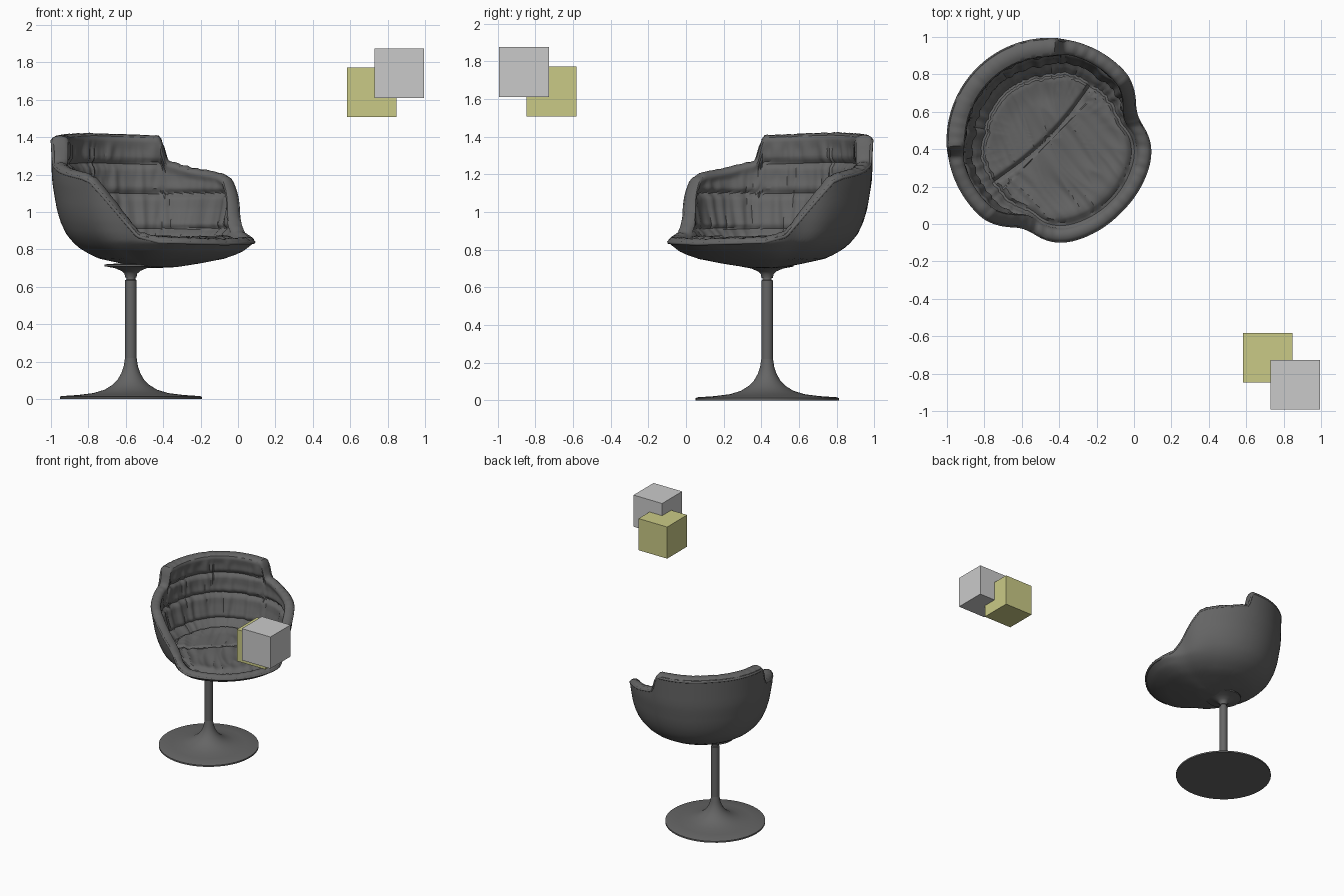
import bpy, bmesh
from math import sin, cos, pi, exp, radians, degrees
from mathutils import Vector, noise

if "Cube" in bpy.data.objects:
    bpy.data.objects.remove(bpy.data.objects["Cube"])


def material(name, color):
    m = bpy.data.materials.new(name)
    m.use_nodes = True
    m.diffuse_color = (*color, 1)
    m.node_tree.nodes["Principled BSDF"].inputs["Base Color"].default_value = (*color, 1)
    return m


CHARCOAL = material("charcoal", (0.13, 0.13, 0.13))
LIGHT_GREY = material("light grey", (0.59, 0.59, 0.59))
OLIVE = material("olive yellow", (0.59, 0.59, 0.24))

SEAT_CENTRE = Vector((-0.45, 0.443, 0))
POST_CENTRE = Vector((-0.573, 0.431, 0))
FACING = radians(-45)


def interp(table, x):
    """Linear lookup in a list of (x, value) pairs."""
    for (x0, v0), (x1, v1) in zip(table, table[1:]):
        if x <= x1:
            return v0 + (v1 - v0) * max(0, x - x0) / (x1 - x0)
    return table[-1][1]


def smooth(a, b, x):
    t = min(1, max(0, (x - a) / (b - a)))
    return t * t * (3 - 2 * t)


def loft(name, point, rows, cols, centre, mat, angle=40):
    """Closed ring surface; point(row, theta) gives radius and height."""
    bm = bmesh.new()
    grid = []
    for i in range(rows):
        ring = []
        for j in range(cols):
            th = -pi + 2 * pi * j / cols
            r, z = point(i, th)
            a = FACING + th
            ring.append(bm.verts.new(centre + Vector((r * cos(a), r * sin(a), z))))
        grid.append(ring)
    for low, high in zip(grid, grid[1:]):
        for j in range(cols):
            k = (j + 1) % cols
            bm.faces.new((low[j], low[k], high[k], high[j]))
    bmesh.ops.remove_doubles(bm, verts=bm.verts, dist=1e-5)
    me = bpy.data.meshes.new(name)
    bm.to_mesh(me)
    bm.free()
    ob = bpy.data.objects.new(name, me)
    bpy.context.collection.objects.link(ob)
    me.materials.append(mat)
    bpy.ops.object.select_all(action='DESELECT')
    ob.select_set(True)
    bpy.context.view_layer.objects.active = ob
    bpy.ops.object.shade_smooth_by_angle(angle=radians(angle))
    return ob


# Bucket shape: rim height by angle from the front, wall radius by height
RIM = [(0, .83), (42, .84), (55, .87), (65, .96), (78, 1.10), (84, 1.16), (90, 1.18),
       (110, 1.21), (127, 1.25), (131, 1.38), (180, 1.395)]
BACK = [(.70, 0), (.705, .06), (.72, .15), (.75, .29), (.775, .345), (.805, .395), (.84, .435),
        (.885, .47), (.95, .5), (1.02, .52), (1.17, .545), (1.4, .55)]
FRONT = [(.70, 0), (.705, .12), (.725, .25), (.75, .38), (.77, .44), (.79, .485), (.84, .55), (1.4, .55)]


def rim(th):
    d = abs(degrees(th))
    return interp(RIM, d)


def wall(th, z):
    d = abs(degrees(th))
    w = smooth(30, 100, d)
    r = interp(BACK, z) * w + interp(FRONT, z) * (1 - w)
    return r * (1 - .07 * exp(-((d - 63) / 12) ** 2))


# Outer shell
SHELL_ROWS = 26


def shell_point(i, th):
    z = .70 + (rim(th) - .70) * (i / (SHELL_ROWS - 1)) ** 2
    return wall(th, z), z


loft("seat_shell", shell_point, SHELL_ROWS, 180, SEAT_CENTRE, CHARCOAL)

# Padded lining: rolled edge, quilted wall in bands, creased seat
EDGE, WALL, FLOOR = 6, 36, 30
BAND_SEAMS = (.91, 1.10, 1.26)


def crease(x, y, z=0):
    """Sharp folds from ridged noise."""
    return 1 - 2 * abs(noise.noise(Vector((x, y, z))))


def groove(x, width):
    return exp(-(x / width) ** 2)


def lining_point(i, th):
    h = rim(th)
    ro = wall(th, h)
    top = h + .02
    base = min(.87, h + .015)
    d = abs(degrees(th))
    fold = crease(th * 9, 5) * .006
    pad = .075 + .025 * smooth(120, 140, d)
    if i < EDGE:
        a = pi * i / EDGE
        return ro - pad * .5 * (1 - cos(a)), h + (.024 + fold) * sin(a)

    def inner(z):
        seam = max(groove(z - s, .016) for s in BAND_SEAMS)
        wrinkle = crease(th * 9, z * 2.5) * .012 * smooth(.02, .08, h - base)
        return wall(th, max(z, .84)) - pad + .022 * seam + wrinkle

    if i <= EDGE + WALL:
        t = (i - EDGE) / WALL
        z = h + (base - h) * t
        return ro - pad + (inner(z) - ro + pad) * smooth(0, .12, t), z
    t = (i - EDGE - WALL) / FLOOR
    r = inner(base) * (1 - t)
    u, v = r * cos(th), r * sin(th)
    folds = crease(u * 3 + v, v * 14) if u > 0 else crease(u * 4 + v * 3, v * 13 + u * 5, 3)
    z = .87 + (base - .87) * (1 - smooth(0, .2, t))
    z += .012 * folds * smooth(0, .15, t) - .02 * smooth(0, .4, t)
    z -= .025 * groove(u + .02 + v * v * .3, .012) * smooth(0, .1, t)
    z -= .02 * groove(t - .05, .03)
    return r, z


loft("quilted_lining", lining_point, EDGE + WALL + FLOOR + 1, 240, SEAT_CENTRE, CHARCOAL, 35)

# Piping along the rim
curve = bpy.data.curves.new("rim_piping", 'CURVE')
curve.dimensions = '3D'
curve.bevel_depth = .009
curve.bevel_resolution = 2
line = curve.splines.new('POLY')
COUNT = 180
line.points.add(COUNT - 1)
line.use_cyclic_u = True
for j, p in enumerate(line.points):
    th = -pi + 2 * pi * j / COUNT
    h = rim(th)
    r = wall(th, h) - .006
    a = FACING + th
    p.co = (*(SEAT_CENTRE + Vector((r * cos(a), r * sin(a), h))), 1)
curve.materials.append(CHARCOAL)
piping = bpy.data.objects.new("rim_piping", curve)
bpy.context.collection.objects.link(piping)


# Pedestal parts turned around the post axis
def turned(name, profile):
    loft(name, lambda i, th: profile[i], len(profile), 48, POST_CENTRE, CHARCOAL)


turned("trumpet_base", [(0, 0), (.38, 0), (.38, .012), (.37, .016), (.28, .022), (.2, .032), (.14, .05),
                        (.1, .075), (.07, .105), (.05, .14), (.038, .175), (.031, .22), (0, .22)])
turned("post", [(0, .2), (.031, .2), (.031, .635), (.024, .64), (.024, .655), (0, .655)])
turned("swivel_collar", [(0, .65), (.03, .65), (.034, .67), (.05, .685), (.085, .7), (.14, .71),
                         (.14, .72), (0, .73)])


# Two loose cubes
def cube(name, centre, mat):
    bpy.ops.mesh.primitive_cube_add(size=.265, location=centre)
    bpy.context.object.name = name
    bpy.context.object.data.materials.append(mat)


cube("olive_cube", (.715, -.715, 1.64), OLIVE)
cube("grey_cube", (.863, -.86, 1.742), LIGHT_GREY)
